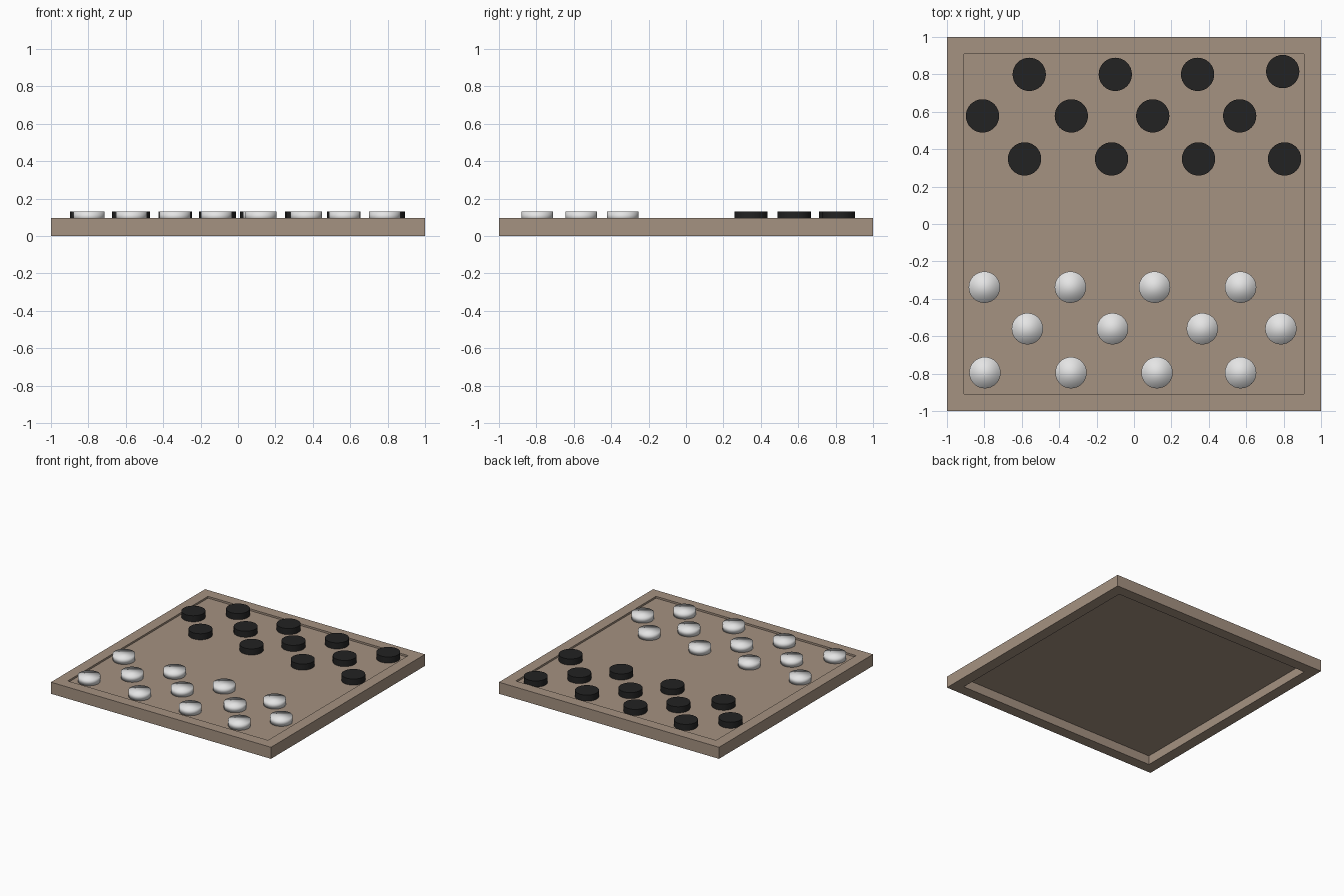
import bpy, bmesh, math

if "Cube" in bpy.data.objects:
    bpy.data.objects.remove(bpy.data.objects["Cube"])

def material(name, rgb):
    m = bpy.data.materials.new(name)
    m.diffuse_color = (*rgb, 1)
    m.use_nodes = True
    m.node_tree.nodes["Principled BSDF"].inputs["Base Color"].default_value = m.diffuse_color
    return m

WOOD = material("brown wood", (0.376, 0.287, 0.220))
BLACK = material("black lacquer", (0.016, 0.016, 0.016))
WHITE = material("white lacquer", (0.78, 0.78, 0.78))

def finish(bm, name, mat):
    bmesh.ops.recalc_face_normals(bm, faces=bm.faces[:])
    me = bpy.data.meshes.new(name)
    bm.to_mesh(me)
    bm.free()
    me.materials.append(mat)
    ob = bpy.data.objects.new(name, me)
    bpy.context.collection.objects.link(ob)
    return ob

# Board: square frame with a shallow tray on top and a deep hollow underneath
TOP, RIM, FLOOR, UNDER = 0.095, 0.91, 0.08, 0.074
bm = bmesh.new()
loops = []
for half, z in [(RIM, FLOOR), (RIM, TOP), (1, TOP), (1, 0), (RIM, 0), (RIM, UNDER)]:
    loops.append([bm.verts.new((sx * half, sy * half, z))
                  for sx, sy in ((-1, -1), (1, -1), (1, 1), (-1, 1))])
for a, b in zip(loops, loops[1:]):
    for i in range(4):
        j = (i + 1) % 4
        bm.faces.new((a[i], a[j], b[j], b[i]))
bm.faces.new(loops[0])
bm.faces.new(loops[-1])
finish(bm, "board", WOOD)

# Playing pieces: discs turned from a small profile (radius, height)
def piece(name, x, y, profile, mat, angle):
    bm = bmesh.new()
    n = 32
    rings = [[bm.verts.new((r * math.cos(2 * math.pi * i / n),
                            r * math.sin(2 * math.pi * i / n), z))
              for i in range(n)] for r, z in profile]
    for a, b in zip(rings, rings[1:]):
        for i in range(n):
            j = (i + 1) % n
            bm.faces.new((a[i], a[j], b[j], b[i]))
    bm.faces.new(rings[0])
    bm.faces.new(rings[-1])
    ob = finish(bm, name, mat)
    ob.location = (x, y, FLOOR)
    bpy.ops.object.select_all(action='DESELECT')
    ob.select_set(True)
    bpy.context.view_layer.objects.active = ob
    bpy.ops.object.shade_smooth_by_angle(angle=math.radians(angle))

# Rows of pieces: (y, x positions)
black_rows = [(0.80, (-0.56, -0.10, 0.34)), (0.815, (0.795,)),
              (0.578, (-0.81, -0.335, 0.10, 0.565)),
              (0.348, (-0.585, -0.12, 0.345, 0.805))]
white_rows = [(-0.338, (-0.80, -0.34, 0.11, 0.57)),
              (-0.56, (-0.57, -0.115, 0.365, 0.785)),
              (-0.795, (-0.797, -0.337, 0.123, 0.57))]
black_profile = [(0.089, 0), (0.089, 0.05)]
white_profile = [(0.084, 0), (0.084, 0.05)]
for label, rows, prof, mat, ang in (("black_piece", black_rows, black_profile, BLACK, 30),
                                    ("white_piece", white_rows, white_profile, WHITE, 180)):
    for y, xs in rows:
        for x in xs:
            piece(label, x, y, prof, mat, ang)
